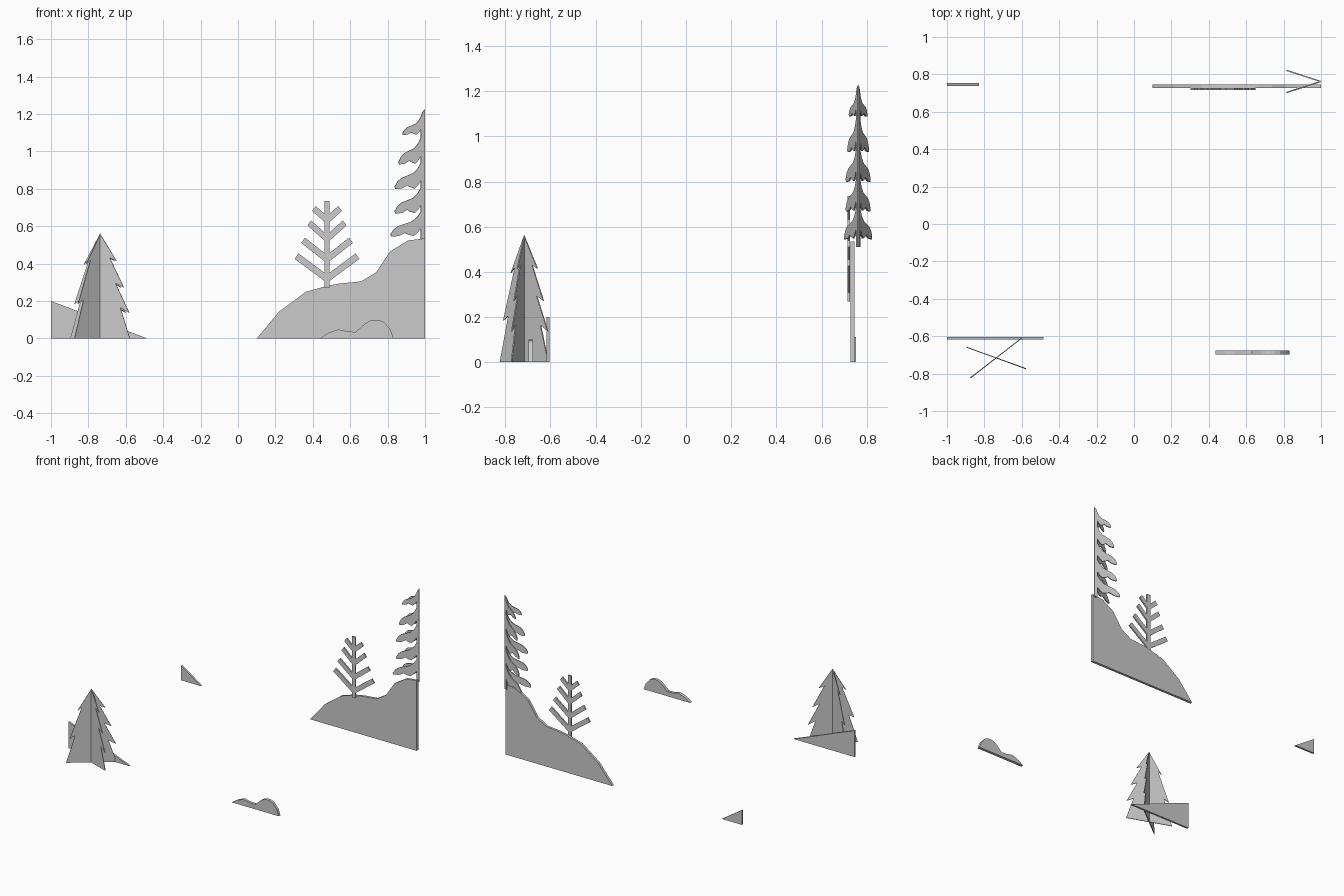
import bpy, bmesh
from mathutils import Vector

if "Cube" in bpy.data.objects:
    bpy.data.objects.remove(bpy.data.objects["Cube"])


def plate(name, pts, origin, direction, thick):
    """Flat cut-out: (u, z) outline standing along a ground direction."""
    d = Vector((direction[0], direction[1], 0))
    n = Vector((-d.y, d.x, 0)).normalized() * thick
    o = Vector((origin[0], origin[1], 0)) - n / 2
    bm = bmesh.new()
    face = bm.faces.new([bm.verts.new(o + d * u + Vector((0, 0, z))) for u, z in pts])
    ext = bmesh.ops.extrude_face_region(bm, geom=[face])
    new = [v for v in ext["geom"] if isinstance(v, bmesh.types.BMVert)]
    bmesh.ops.translate(bm, verts=new, vec=n)
    bmesh.ops.triangulate(bm, faces=[f for f in bm.faces if len(f.verts) > 4])
    bmesh.ops.recalc_face_normals(bm, faces=bm.faces)
    me = bpy.data.meshes.new(name)
    bm.to_mesh(me)
    bm.free()
    ob = bpy.data.objects.new(name, me)
    bpy.context.collection.objects.link(ob)
    return ob


# Ground silhouettes
plate("back_hill", [(.10, 0), (.22, .144), (.364, .25), (.48, .282), (.545, .294), (.658, .305),
                    (.738, .353), (.813, .465), (.909, .524), (1, .535), (1, 0)],
      (0, .737), (1, 0), .019)
plate("front_mound", [(.437, 0), (.487, .032), (.535, .048), (.59, .037), (.63, .035), (.68, .08),
                      (.705, .095), (.727, .1), (.755, .098), (.78, .088), (.815, .048), (.832, 0)],
      (0, -.687), (1, 0), .021)
plate("front_slope", [(-1, 0), (-1, .2), (-.84, .14), (-.59, .04), (-.485, 0)],
      (0, -.611), (1, 0), .015)
plate("back_slope", [(-1, 0), (-1, .112), (-.83, 0)], (0, .746), (1, 0), .015)

# Bare tree: trunk with four pairs of rising branches
half, trunk, thick_v = [(.014, .735)], .014, .022
for reach, tip_z, join_z in ((.07, .695, .645), (.095, .618, .545),
                             (.128, .525, .435), (.163, .44, .33)):
    slope = (tip_z - join_z) / (reach - trunk)
    half += [(trunk, join_z + thick_v), (reach - .010, tip_z + thick_v - slope * .010),
             (reach + .010, tip_z - thick_v + slope * .010), (trunk, join_z - thick_v)]
half.append((trunk, .27))
plate("bare_tree", half + [(-u, z) for u, z in reversed(half)], (.476, .721), (1, 0), .011)

# Small fir: two crossing plates with jagged edges
jag_right = [(.55, .415), (.33, .43), (.80, .272), (.52, .295), (.98, .137), (.68, .165), (1, 0)]
jag_left = [(-1, 0), (-.65, .205), (-.86, .185), (-.38, .42), (-.55, .395)]
for i, d in enumerate(((.138, .107), (.159, -.0575))):
    plate(f"small_fir_{i + 1}", [(0, .56)] + jag_right + jag_left, (-.737, -.716), d, .005)

# Tall fir: two half plates meeting at the trunk, drooping branches
droop = [(0, 0), (.12, .22), (.3, .4), (.75, .58), (.9, .72), (1, .9), (.98, 1), (.72, .97),
         (.52, .85), (.42, .92), (.25, .97), (.12, .85), (0, .67)]
fir = [(0, .511), (0, 1.225), (.012, 1.21)]
for start, width, drop in ((1.187, .118, .1), (1.075, .139, .145), (.94, .16, .142),
                           (.807, .16, .14), (.68, .182, .136)):
    fir += [(.02 + (width - .02) * a, start - drop * b) for a, b in droop]
fir.append((.02, .511))
for side, s in (("back", 1), ("front", -1)):
    plate(f"tall_fir_{side}", fir, (.998, .762), (-1, s * .325), .007)
